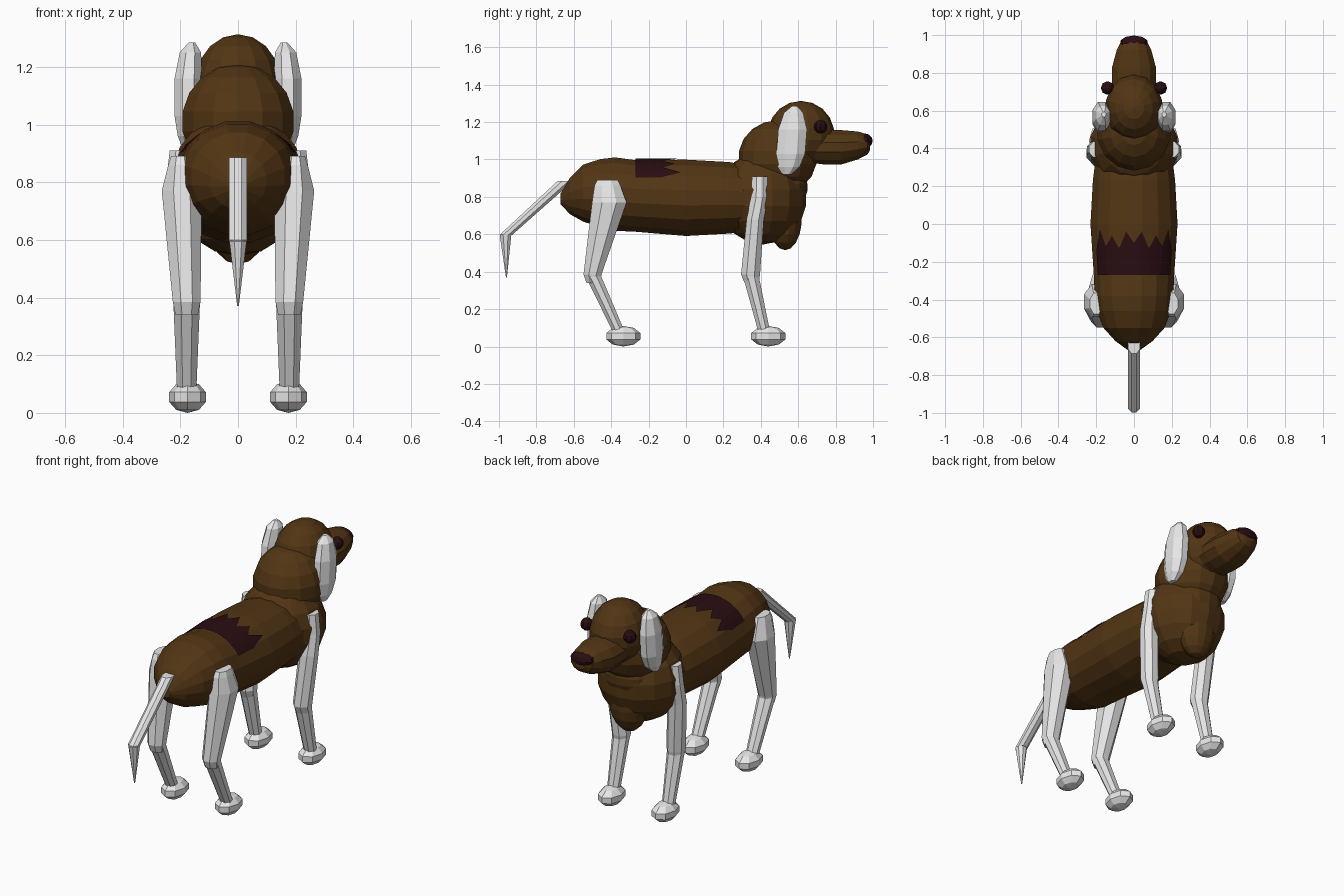
import bpy, bmesh, math
from mathutils import Vector, Euler

if "Cube" in bpy.data.objects:
    bpy.data.objects.remove(bpy.data.objects["Cube"])


def material(name, rgb):
    m = bpy.data.materials.new(name)
    m.use_nodes = True
    m.diffuse_color = (*rgb, 1)
    m.node_tree.nodes["Principled BSDF"].inputs["Base Color"].default_value = (*rgb, 1)
    return m


BROWN = material("brown_fur", (0.085, 0.036, 0.007))
WHITE = material("white_fur", (0.8, 0.8, 0.8))
DARK = material("dark_maroon", (0.022, 0.004, 0.006))


def finish(name, bm, mat):
    bmesh.ops.recalc_face_normals(bm, faces=bm.faces)
    mesh = bpy.data.meshes.new(name)
    bm.to_mesh(mesh)
    bm.free()
    mesh.materials.append(mat)
    ob = bpy.data.objects.new(name, mesh)
    bpy.context.collection.objects.link(ob)
    return ob


def ellipsoid(name, centre, radii, mat, tilt=0, segs=14, rings=9):
    bm = bmesh.new()
    bmesh.ops.create_uvsphere(bm, u_segments=segs, v_segments=rings, radius=1)
    rot = Euler((tilt, 0, 0)).to_matrix()
    for v in bm.verts:
        v.co = rot @ Vector([a * r for a, r in zip(v.co, radii)]) + Vector(centre)
    return finish(name, bm, mat)


def loft(name, rings, mat, along="Y", segs=14):
    """Join rings of (centre, half width, half depth) lying across one axis."""
    bm = bmesh.new()
    loops = []
    for centre, ra, rb in rings:
        loop = []
        for i in range(segs):
            a = 2 * math.pi * (i + 0.5) / segs
            u, w = ra * math.cos(a), rb * math.sin(a)
            offset = (u, 0, w) if along == "Y" else (u, w, 0)
            loop.append(bm.verts.new(Vector(centre) + Vector(offset)))
        loops.append(loop)
    for lo, hi in zip(loops, loops[1:]):
        for i in range(segs):
            j = (i + 1) % segs
            bm.faces.new((lo[i], lo[j], hi[j], hi[i]))
    bm.faces.new(loops[0])
    bm.faces.new(loops[-1])
    return finish(name, bm, mat)


# Torso: y, centre height, half width, half height
torso = [(-0.67, 0.79, 0.03, 0.03), (-0.62, 0.805, 0.10, 0.10), (-0.55, 0.82, 0.165, 0.155),
         (-0.46, 0.82, 0.20, 0.185), (-0.38, 0.815, 0.212, 0.20), (-0.27, 0.805, 0.217, 0.195),
         (0, 0.795, 0.235, 0.208), (0.23, 0.795, 0.222, 0.195), (0.4, 0.79, 0.2, 0.17)]
loft("torso", [((0, y, z), w, h) for y, z, w, h in torso], BROWN, segs=16)

# Jagged saddle patch lying just above the back
bm = bmesh.new()
front_edge = [-0.14, -0.03, -0.12, -0.06, -0.13, -0.04, -0.1, -0.04, -0.13, -0.06, -0.12, -0.03, -0.14]
rows = []
for i, tip in enumerate(front_edge):
    a = math.radians(-60 + 10 * i)
    row = []
    for k in range(4):
        y = -0.27 + (tip + 0.27) * k / 3
        t = (y + 0.27) / 0.27
        w, h, z = 0.217 + 0.018 * t, 0.195 + 0.013 * t, 0.805 - 0.01 * t
        row.append(bm.verts.new(((w + 0.004) * math.sin(a), y, z + (h + 0.004) * math.cos(a))))
    rows.append(row)
for a, b in zip(rows, rows[1:]):
    for k in range(3):
        bm.faces.new((a[k], a[k + 1], b[k + 1], b[k]))
finish("saddle_patch", bm, DARK)

# Chest, breast and neck
ellipsoid("chest", (0, 0.41, 0.795), (0.24, 0.235, 0.25), BROWN)
ellipsoid("breast_tuft", (0, 0.53, 0.69), (0.115, 0.09, 0.175), BROWN)
ellipsoid("breast", (0, 0.54, 0.85), (0.15, 0.11, 0.12), BROWN)
ellipsoid("neck", (0, 0.49, 1.01), (0.2, 0.21, 0.2), BROWN)

# Head and muzzle
ellipsoid("head", (0, 0.615, 1.135), (0.155, 0.178, 0.178), BROWN)
muzzle = [(0.66, 1.06, 0.11, 0.08), (0.74, 1.065, 0.12, 0.095), (0.83, 1.065, 0.12, 0.095),
          (0.92, 1.075, 0.095, 0.077), (0.97, 1.08, 0.07, 0.055), (0.985, 1.08, 0.035, 0.03)]
loft("muzzle", [((0, y, z), w, h) for y, z, w, h in muzzle], BROWN, segs=12)
ellipsoid("nose", (0, 0.96, 1.1), (0.075, 0.038, 0.038), DARK, segs=10, rings=6)

# Tail with a hanging tip
tail = [((0, -0.645, 0.885), 0.033, 0.045), ((0, -0.965, 0.595), 0.033, 0.036)]
loft("tail", tail, WHITE, along="Z", segs=8)
tip = [((0, -0.965, 0.6), 0.033, 0.034), ((0, -0.96, 0.37), 0.003, 0.003)]
loft("tail_tip", tip, WHITE, along="Z", segs=8)

for side, s in (("left", 1), ("right", -1)):
    ellipsoid(f"{side}_eye", (s * 0.14, 0.72, 1.175), (0.036, 0.036, 0.036), DARK, segs=8, rings=6)

    # Hanging ear
    ear = [(0.16, 0.58, 1.285, 0.012, 0.015), (0.165, 0.575, 1.25, 0.04, 0.055),
           (0.172, 0.57, 1.16, 0.052, 0.083), (0.172, 0.56, 1.03, 0.052, 0.083),
           (0.172, 0.55, 0.96, 0.04, 0.062), (0.175, 0.54, 0.92, 0.02, 0.025)]
    loft(f"{side}_ear", [((s * x, y, z), a, b) for x, y, z, a, b in ear], WHITE, "Z", 8)

    # Legs: x, y, z, half width, half depth
    thighs = {
        "rear": [(0.2, -0.42, 0.89, 0.035, 0.06), (0.2, -0.42, 0.86, 0.045, 0.075),
                 (0.195, -0.41, 0.77, 0.075, 0.1), (0.178, -0.5, 0.385, 0.052, 0.052),
                 (0.178, -0.495, 0.34, 0.042, 0.04)],
        "front": [(0.2, 0.395, 0.91, 0.04, 0.045), (0.21, 0.393, 0.8, 0.042, 0.047),
                  (0.2, 0.37, 0.68, 0.055, 0.05), (0.178, 0.345, 0.385, 0.052, 0.055),
                  (0.178, 0.35, 0.34, 0.042, 0.04)],
    }
    for part, rings in thighs.items():
        loft(f"{side}_{part}_upper_leg", [((s * x, y, z), a, b) for x, y, z, a, b in rings], WHITE, "Z", 8)
        knee, ankle = (-0.5, -0.355) if part == "rear" else (0.345, 0.42)
        shin = [((s * 0.178, knee, 0.385), 0.05, 0.046), ((s * 0.178, ankle, 0.07), 0.036, 0.034)]
        loft(f"{side}_{part}_lower_leg", shin, WHITE, "Z", 8)
        ellipsoid(f"{side}_{part}_paw", (s * 0.175, ankle + 0.02, 0.055), (0.067, 0.096, 0.055),
                  WHITE, segs=8, rings=5)
